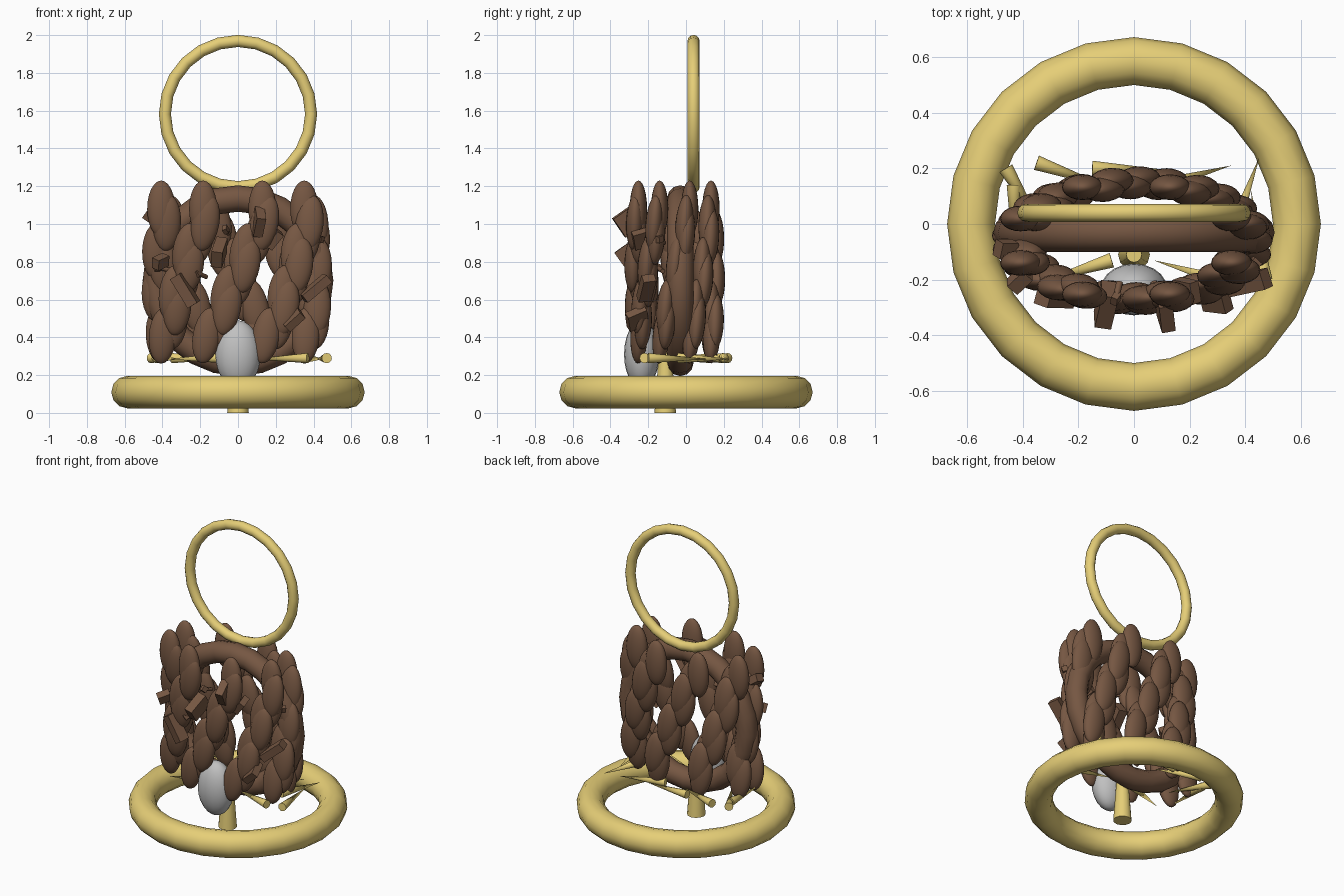
import bpy
import math
from mathutils import Vector

cube = bpy.data.objects.get("Cube")
if cube:
    bpy.data.objects.remove(cube, do_unlink=True)


def material(name, rgb):
    m = bpy.data.materials.new(name)
    m.use_nodes = True
    m.diffuse_color = (*rgb, 1)
    m.node_tree.nodes["Principled BSDF"].inputs["Base Color"].default_value = (*rgb, 1)
    return m


BROWN = material("bark brown", (0.18, 0.095, 0.055))
GOLD = material("pale gold", (0.79, 0.62, 0.185))
SILVER = material("silver grey", (0.53, 0.53, 0.53))


def finish(name, mat, smooth=True):
    ob = bpy.context.object
    ob.name = name
    ob.data.materials.append(mat)
    if smooth:
        bpy.ops.object.shade_smooth_by_angle(angle=math.radians(50))


def ring(name, mat, major, minor, loc, upright=False):
    bpy.ops.mesh.primitive_torus_add(
        major_radius=major, minor_radius=minor, major_segments=24,
        minor_segments=12, location=loc,
        rotation=(math.pi / 2 if upright else 0, 0, 0))
    finish(name, mat)


def ellipsoid(name, mat, loc, radii, rot=(0, 0, 0)):
    bpy.ops.mesh.primitive_uv_sphere_add(segments=20, ring_count=12, location=loc, rotation=rot)
    bpy.context.object.scale = radii
    finish(name, mat)


def spike(name, mat, base, tip, r1, r2=0.0):
    base, tip = Vector(base), Vector(tip)
    axis = tip - base
    bpy.ops.mesh.primitive_cone_add(
        vertices=12, radius1=r1, radius2=r2, depth=axis.length,
        location=(base + tip) / 2, rotation=axis.to_track_quat('Z', 'Y').to_euler())
    finish(name, mat)


def block(name, loc, size, rot):
    bpy.ops.mesh.primitive_cube_add(size=1, location=loc,
                                    rotation=[math.radians(a) for a in rot])
    bpy.context.object.scale = size
    finish(name, BROWN, False)


# Rings, pole and egg
ring("base_ring", GOLD, 0.585, 0.086, (0, 0, 0.11))
ring("top_ring", GOLD, 0.387, 0.032, (0, 0.04, 1.582), True)
ring("frame_ring", BROWN, 0.435, 0.07, (0, -0.03, 0.7), True)
spike("pole", GOLD, (0, -0.11, 0), (0, -0.11, 0.4), 0.057, 0.028)
ellipsoid("egg", SILVER, (0, -0.235, 0.31), (0.12, 0.093, 0.18))

# Basket wall: eight slanting ropes of overlapping long beads
ROPES, BEADS = 8, 10
for i in range(ROPES):
    for j in range(BEADS):
        t = j / (BEADS - 1)
        a = math.radians(22.5 + 45 * i - 42 * t)
        twist = math.pi + 2.1 * j
        x = 0.41 * math.cos(a) + 0.028 * math.cos(twist)
        y = -0.06 + 0.208 * math.sin(a) + 0.015 * math.sin(twist)
        lean = (-0.1 * math.cos(a), -0.2 * math.sin(a), 0) if j else (0, 0, 0)
        ellipsoid(f"rope_{i}_bead_{j}", BROWN, (x, y, 1.08 - 0.67 * t),
                  (0.074, 0.046, 0.15), lean)

# Straw spikes around the foot of the basket: base and tip in plan
SPIKES = [((-0.35, 0.22), (-0.06, 0.12)), ((-0.46, 0.2), (-0.31, -0.05)),
          ((-0.15, 0.2), (0.15, 0.19)), ((-0.43, 0.14), (-0.43, -0.16)),
          ((0.06, 0.13), (0.35, 0.21)), ((0.35, -0.04), (0.45, 0.24)),
          ((0.37, -0.22), (0.07, -0.13)), ((0.47, -0.2), (0.42, 0.12)),
          ((-0.08, -0.13), (-0.37, -0.22))]
for i, (base, tip) in enumerate(SPIKES):
    spike(f"straw_{i}", GOLD, (*base, 0.29), (*tip, 0.285), 0.027)

# Large bark chips pushed through the front
CHIPS = [((-0.28, -0.26, 0.65), (0.06, 0.07, 0.18), (10, -30, -20)),
         ((0.41, -0.21, 0.66), (0.05, 0.07, 0.17), (10, 50, 25)),
         ((0.11, -0.31, 1.01), (0.05, 0.11, 0.12), (35, 5, 10)),
         ((-0.1, -0.29, 0.85), (0.06, 0.14, 0.1), (35, 8, -8)),
         ((0.29, -0.26, 0.5), (0.045, 0.11, 0.11), (30, 40, 35)),
         ((-0.46, -0.09, 1.04), (0.07, 0.06, 0.05), (20, 35, 0)),
         ((-0.41, -0.2, 0.8), (0.05, 0.08, 0.06), (20, 20, -40)),
         ((0.19, -0.24, 0.92), (0.04, 0.08, 0.1), (20, 35, 20))]
for i, (loc, size, rot) in enumerate(CHIPS):
    block(f"bark_chip_{i}", loc, size, rot)

# Small twigs with square heads between the ropes
for i, z in enumerate((0.75, 0.6, 0.72, 0.95, 0.86, 0.55, 0.8, 0.9)):
    a = math.radians(205 + 19 * i)
    out = Vector((math.cos(a), 0.6 * math.sin(a), 0.2))
    foot = Vector((0.37 * math.cos(a), -0.06 + 0.15 * math.sin(a), z))
    head = foot + 0.1 * out
    spike(f"twig_{i}", BROWN, foot, head, 0.012, 0.012)
    block(f"twig_head_{i}", head, (0.035, 0.025, 0.035), (20, 15 * i, math.degrees(a)))
